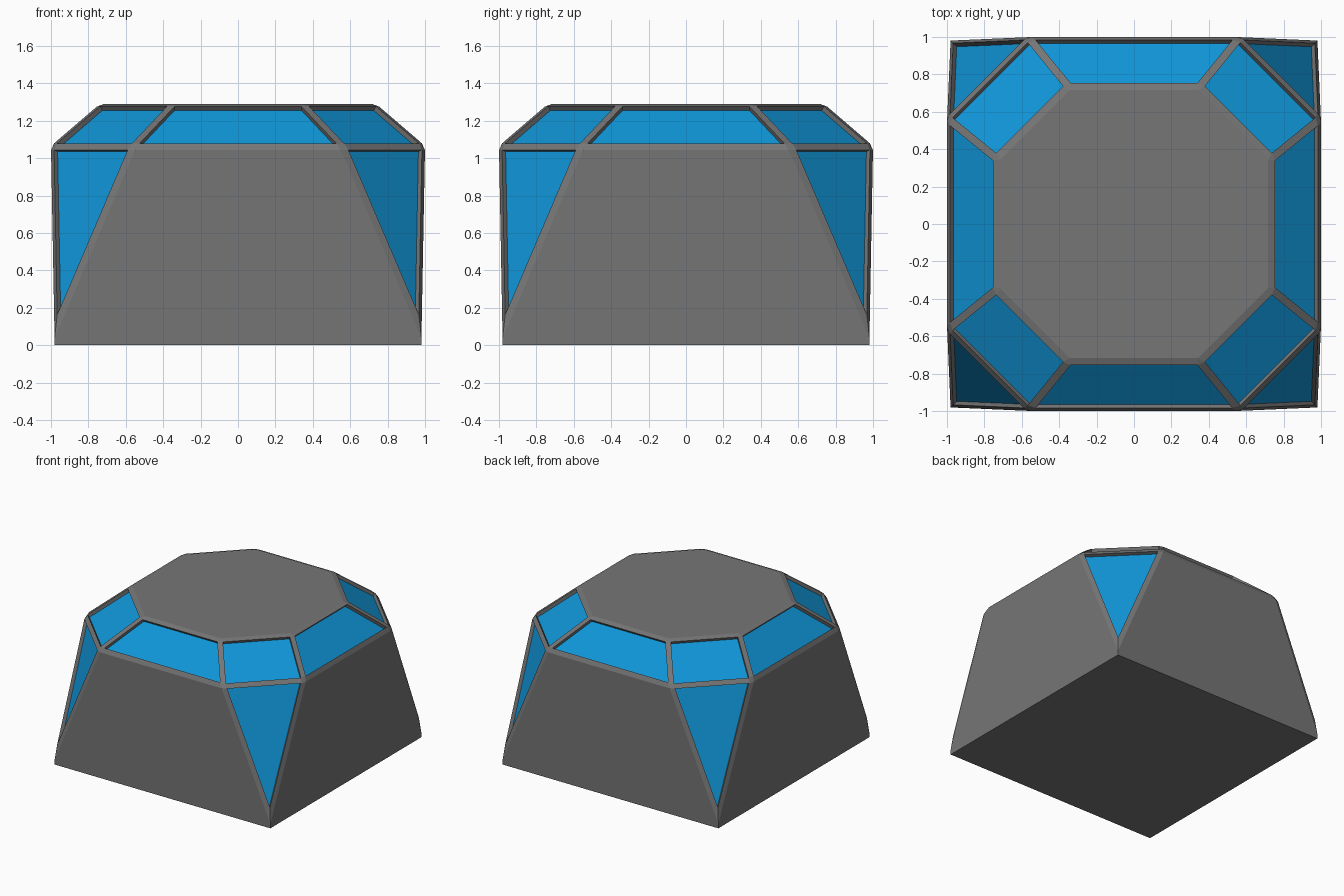
import bpy, bmesh

if "Cube" in bpy.data.objects:
    bpy.data.objects.remove(bpy.data.objects["Cube"])

def material(name, rgb):
    m = bpy.data.materials.new(name)
    m.diffuse_color = (*rgb, 1)
    m.use_nodes = True
    m.node_tree.nodes["Principled BSDF"].inputs["Base Color"].default_value = m.diffuse_color
    return m

grey = material("frame grey", (0.18, 0.18, 0.18))
blue = material("panel blue", (0.005, 0.30, 0.68))

BASE, RIM, RIM_Z = 0.98, 1.0, 1.065
TIP_Z = 0.09                      # where the corner panels start
TIP = BASE + (RIM - BASE) * TIP_Z / RIM_Z

# one quadrant of corner points, mirrored to all four
quadrant = [
    (BASE, BASE, 0), (TIP, TIP, TIP_Z),
    (RIM, 0.565, RIM_Z), (0.565, RIM, RIM_Z),
    (0.738, 0.352, 1.29), (0.352, 0.738, 1.29),
]
bm = bmesh.new()
for sx in (1, -1):
    for sy in (1, -1):
        for x, y, z in quadrant:
            bm.verts.new((sx * x, sy * y, z))

# faceted solid
bmesh.ops.convex_hull(bm, input=bm.verts[:])
bmesh.ops.dissolve_limit(bm, angle_limit=0.01, verts=bm.verts[:], edges=bm.edges[:])
bm.normal_update()

# slanted faces become panels; walls, roof and floor stay grey
for f in bm.faces:
    f.material_index = int(max(abs(c) for c in f.normal) < 0.95)

# frame bars: bevelled panel borders
borders = [e for e in bm.edges if any(f.material_index for f in e.link_faces)]
bmesh.ops.bevel(bm, geom=borders, offset=0.022, offset_type='OFFSET', segments=1,
                profile=0.5, affect='EDGES', material=0, clamp_overlap=True)
bm.normal_update()

# sink the panels behind the frame
panels = [f for f in bm.faces if f.material_index]
sunk = bmesh.ops.extrude_discrete_faces(bm, faces=panels)["faces"]
for f in sunk:
    shift = f.normal * -0.028
    for v in f.verts:
        v.co += shift
for f in bm.faces:
    f.material_index = 0
for f in sunk:
    f.material_index = 1
bmesh.ops.recalc_face_normals(bm, faces=bm.faces[:])

mesh = bpy.data.meshes.new("panelled_housing")
bm.to_mesh(mesh)
bm.free()
mesh.materials.append(grey)
mesh.materials.append(blue)
bpy.context.collection.objects.link(bpy.data.objects.new("panelled_housing", mesh))
